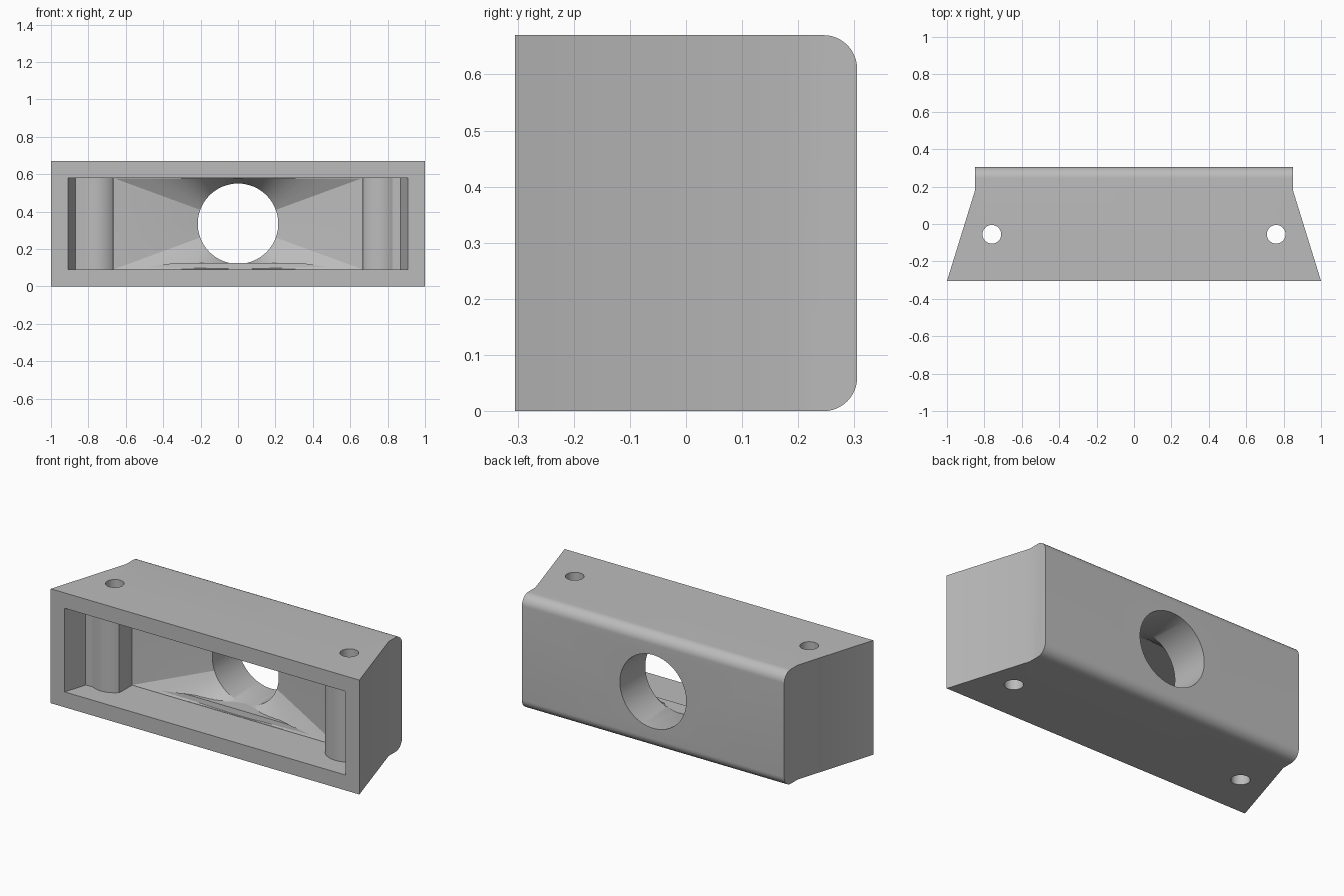
import bpy, bmesh, math

old = bpy.data.objects.get("Cube")
if old:
    bpy.data.objects.remove(old, do_unlink=True)

H, BACK, FRONT = 0.67, 0.305, -0.305
MID, HALF = H / 2, 0.245          # cavity centre height and half height
THROAT_X, THROAT_Y, RIM_Y, RADIUS = 0.665, -0.03, 0.07, 0.215

grey = bpy.data.materials.new("plain_grey")
grey.use_nodes = True
grey.diffuse_color = (0.5, 0.5, 0.5, 1)
grey.node_tree.nodes["Principled BSDF"].inputs["Base Color"].default_value = (0.5, 0.5, 0.5, 1)


def finish(name, bm):
    bmesh.ops.recalc_face_normals(bm, faces=bm.faces)
    mesh = bpy.data.meshes.new(name)
    bm.to_mesh(mesh)
    bm.free()
    mesh.materials.append(grey)
    obj = bpy.data.objects.new(name, mesh)
    bpy.context.collection.objects.link(obj)
    return obj


def loft(rings):
    """Closed skin through equal-length rings of points."""
    bm = bmesh.new()
    loops = [[bm.verts.new(p) for p in ring] for ring in rings]
    n = len(loops[0])
    for a, b in zip(loops, loops[1:]):
        for i in range(n):
            j = (i + 1) % n
            bm.faces.new((a[i], a[j], b[j], b[i]))
    bm.faces.new(loops[0])
    bm.faces.new(loops[-1])
    return bm


def prism(half_profile, z0, z1):
    """Upright prism from a right-hand outline mirrored in x."""
    outline = half_profile + [(-x, y) for x, y in reversed(half_profile)]
    return loft([[(x, y, z) for x, y in outline] for z in (z0, z1)])


# Outer body with rounded rear edges
bm = prism([(1, FRONT), (0.85, 0.18), (0.85, BACK)], 0, H)
rear = [e for e in bm.edges
        if all(abs(v.co.y - BACK) < 1e-4 for v in e.verts)
        and abs(e.verts[0].co.z - e.verts[1].co.z) < 1e-4]
bmesh.ops.bevel(bm, geom=rear, offset=0.06, segments=12, profile=0.5, affect='EDGES')
body = finish("housing", bm)

# Front cavity, leaving a rounded screw boss at each end
boss = [(0.76 + 0.13 * math.cos(math.radians(a)), -0.055 + 0.13 * math.sin(math.radians(a)))
        for a in range(-60, -136, -5)]
side = [(0.91 + 0.031, FRONT - 0.1), (0.868, -0.17)] + boss
side += [(THROAT_X, -0.13), (THROAT_X, THROAT_Y)]
cavity = finish("cavity_cutter", prism(side, MID - HALF, MID + HALF))

# Funnel from rectangle to round tunnel
w, h = THROAT_X - 0.002, HALF - 0.002
corner = math.atan2(h, w)
stops = [-corner, corner, math.pi - corner, math.pi + corner, 2 * math.pi - corner]
angles = [a + (b - a) * i / 24 for a, b in zip(stops, stops[1:]) for i in range(24)]


def rectangle(y):
    ring = []
    for a in angles:
        c, s = math.cos(a), math.sin(a)
        r = min(w / max(abs(c), 1e-6), h / max(abs(s), 1e-6))
        ring.append((r * c, y, MID + r * s))
    return ring


def circle(y):
    return [(RADIUS * math.cos(a), y, MID + RADIUS * math.sin(a)) for a in angles]


funnel = finish("funnel_cutter", loft([rectangle(THROAT_Y - 0.03), rectangle(THROAT_Y),
                                       circle(RIM_Y), circle(BACK + 0.1)]))

# Vertical screw holes
cutters = [cavity, funnel]
for x in (-0.76, 0.76):
    ring = [(x + 0.05 * math.cos(i * math.pi / 16), -0.055 + 0.05 * math.sin(i * math.pi / 16))
            for i in range(32)]
    cutters.append(finish("screw_hole_cutter",
                          loft([[(px, py, z) for px, py in ring] for z in (-0.1, H + 0.1)])))

# Cut everything out of the body
bpy.context.view_layer.objects.active = body
for cutter in cutters:
    mod = body.modifiers.new("cut", 'BOOLEAN')
    mod.operation, mod.solver, mod.object = 'DIFFERENCE', 'EXACT', cutter
    bpy.ops.object.modifier_apply(modifier=mod.name)
    bpy.data.objects.remove(cutter, do_unlink=True)

# Small flat ledge under the tunnel mouth
bm = bmesh.new()
for p in [(0.34, -0.02, 0.125), (-0.34, -0.02, 0.125), (0, RIM_Y, 0.122),
          (0.6, -0.025, 0.085), (-0.6, -0.025, 0.085), (0, RIM_Y, 0.1)]:
    bm.verts.new(p)
bmesh.ops.convex_hull(bm, input=bm.verts)
finish("tunnel_ledge", bm)

# Smooth round surfaces, keep edges sharp
bpy.ops.object.select_all(action='DESELECT')
body.select_set(True)
bpy.ops.object.shade_smooth_by_angle(angle=math.radians(25))
